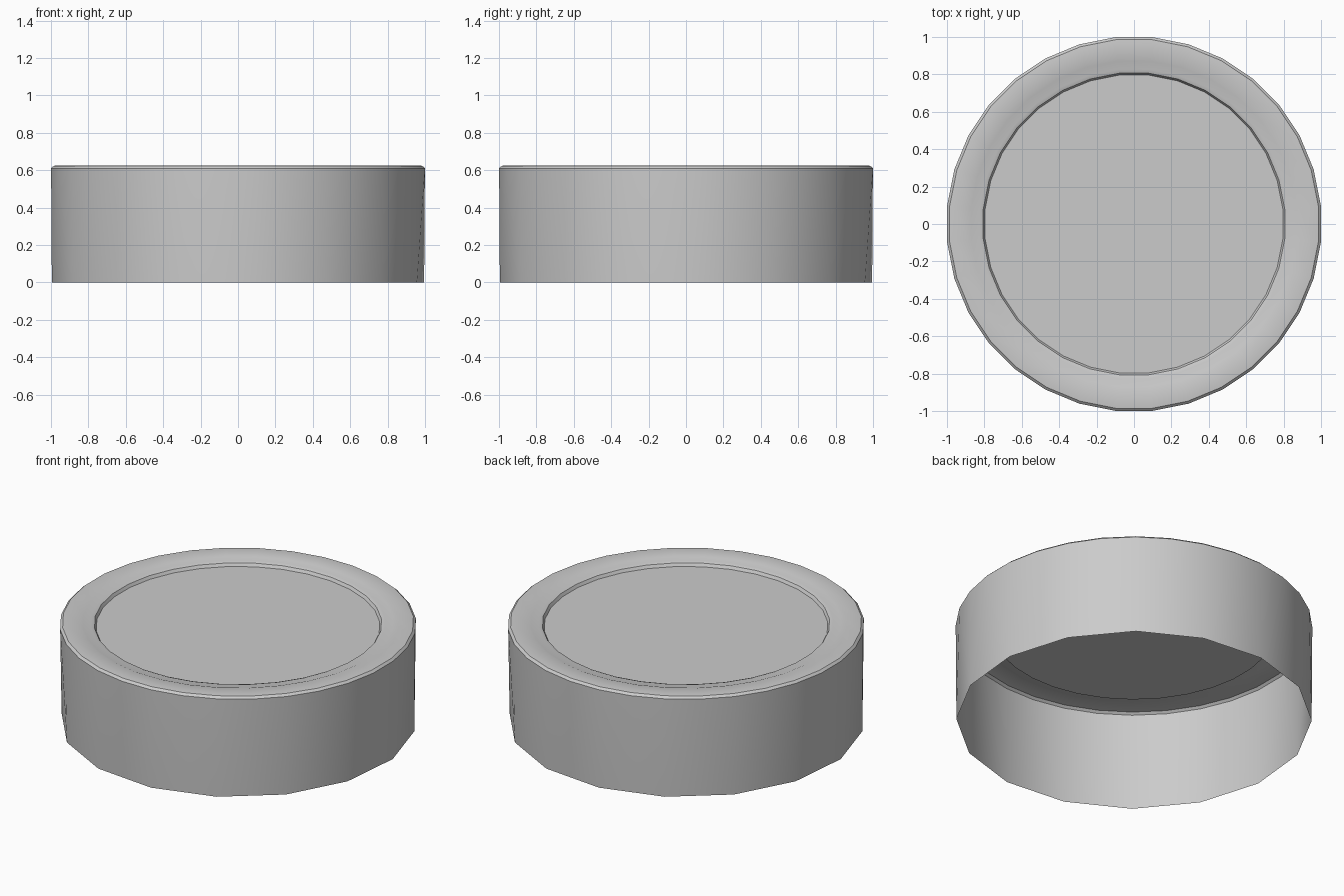
import bpy
import bmesh
import math

cube = bpy.data.objects.get("Cube")
if cube:
    bpy.data.objects.remove(cube, do_unlink=True)

SIDES = 32
HEIGHT = 0.625

grey = bpy.data.materials.new("light grey")
grey.use_nodes = True
color = (0.6, 0.6, 0.6, 1)
grey.diffuse_color = color
grey.node_tree.nodes["Principled BSDF"].inputs["Base Color"].default_value = color

bm = bmesh.new()


def ring(radius, z, count):
    """Circle of vertices, starting half a fine segment past the x axis."""
    start = math.pi / SIDES
    return [bm.verts.new((radius * math.cos(start + math.tau * i / count),
                          radius * math.sin(start + math.tau * i / count), z))
            for i in range(count)]


# Open skirt: a coarse lower edge meets a finer upper edge
coarse = SIDES // 2
lower = ring(1.0, 0, coarse)
upper = ring(1.004, HEIGHT - 0.015, SIDES)
for i in range(coarse):
    a, b = lower[i], lower[(i + 1) % coarse]
    p, q, r = upper[2 * i], upper[2 * i + 1], upper[(2 * i + 2) % SIDES]
    bm.faces.new((a, q, p))
    bm.faces.new((a, b, q))
    bm.faces.new((b, r, q))

# Rounded shoulder, flat rim, faint step and recessed panel edge
profile = [(0.99, HEIGHT - 0.002), (0.97, HEIGHT), (0.885, HEIGHT),
           (0.875, HEIGHT - 0.004), (0.83, HEIGHT - 0.005),
           (0.81, HEIGHT - 0.012), (0.80, HEIGHT - 0.03)]
previous = upper
for radius, z in profile:
    current = ring(radius, z, SIDES)
    for i in range(SIDES):
        j = (i + 1) % SIDES
        bm.faces.new((previous[i], previous[j], current[j], current[i]))
    previous = current

# Flat centre panel
bm.faces.new(previous)
bmesh.ops.recalc_face_normals(bm, faces=bm.faces)
if max(bm.faces, key=lambda f: f.calc_area()).normal.z < 0:
    bmesh.ops.reverse_faces(bm, faces=bm.faces)

mesh = bpy.data.meshes.new("lid")
bm.to_mesh(mesh)
bm.free()
mesh.materials.append(grey)
lid = bpy.data.objects.new("lid", mesh)
bpy.context.collection.objects.link(lid)

bpy.ops.object.select_all(action="DESELECT")
lid.select_set(True)
bpy.context.view_layer.objects.active = lid
bpy.ops.object.shade_smooth_by_angle(angle=math.radians(35))
